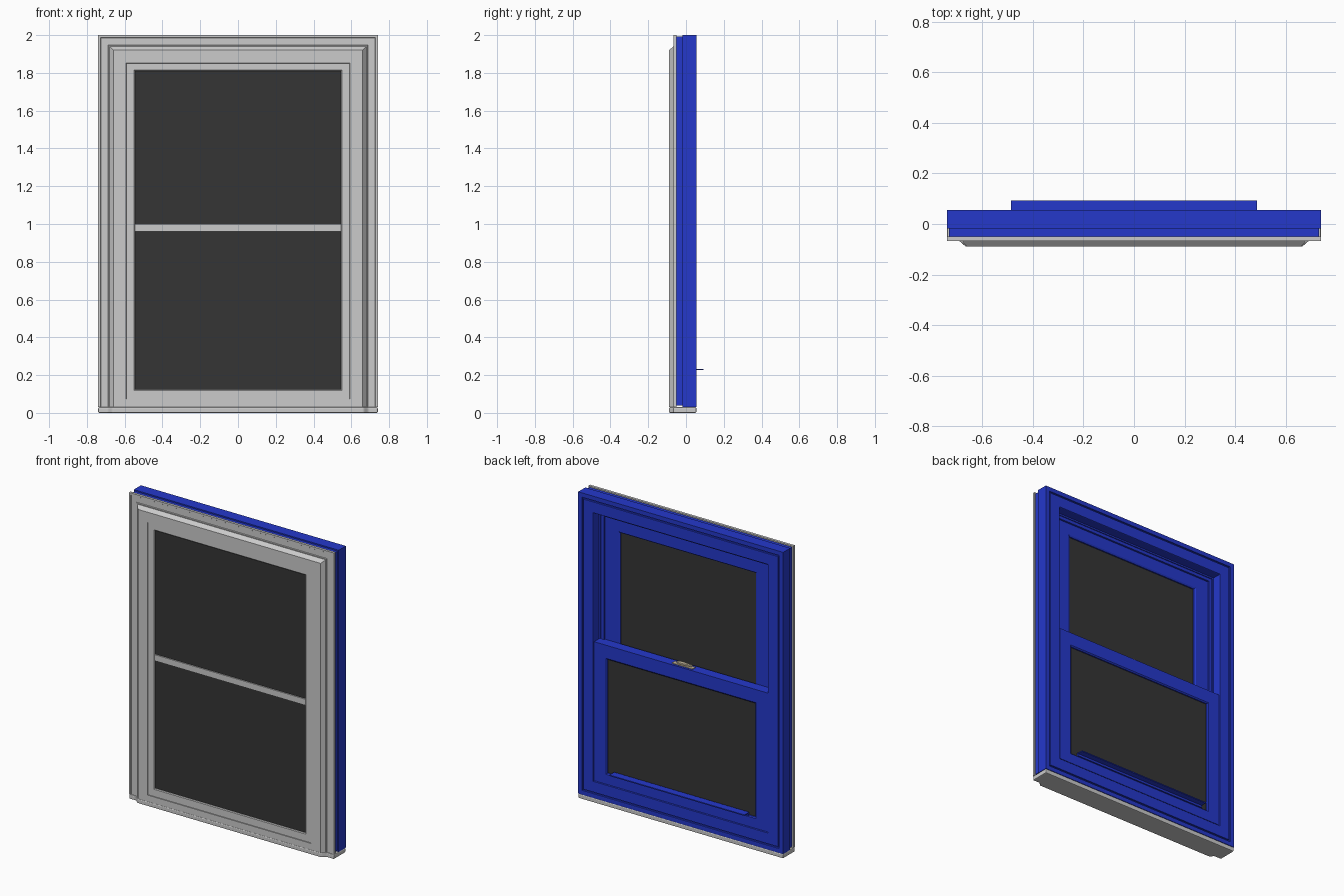
import bpy, bmesh

if "Cube" in bpy.data.objects:
    bpy.data.objects.remove(bpy.data.objects["Cube"])


def material(name, rgb):
    m = bpy.data.materials.new(name)
    m.diffuse_color = (*rgb, 1)
    m.use_nodes = True
    m.node_tree.nodes["Principled BSDF"].inputs["Base Color"].default_value = m.diffuse_color
    return m


BLUE = material("blue_interior", (0.018, 0.04, 0.6))
DARK = material("dark_glass", (0.035, 0.035, 0.035))
TAN = material("tan_metal", (0.55, 0.47, 0.33))


def finish(name, bm, mat=None, bevel=0):
    bmesh.ops.recalc_face_normals(bm, faces=bm.faces)
    me = bpy.data.meshes.new(name)
    bm.to_mesh(me)
    bm.free()
    ob = bpy.data.objects.new(name, me)
    bpy.context.collection.objects.link(ob)
    if mat:
        me.materials.append(mat)
    if bevel:
        b = ob.modifiers.new("bevel", "BEVEL")
        b.width, b.segments = bevel, 2
    return ob


def frame(name, outer, inner, profile, mat=None, closed=True):
    """Mitred frame. Rectangles are (half width, bottom, top);
    profile points are (0 = outer .. 1 = inner, y)."""
    bm = bmesh.new()
    loops = []
    for sx, top in ((-1, 0), (-1, 1), (1, 1), (1, 0)):
        loop = []
        for t, y in profile:
            x, z0, z1 = (a + (b - a) * t for a, b in zip(outer, inner))
            loop.append(bm.verts.new((sx * x, y, z1 if top else z0)))
        loops.append(loop)
    n = len(profile)
    for i in range(4 if closed else 3):
        a, b = loops[i], loops[(i + 1) % 4]
        for j in range(n):
            k = (j + 1) % n
            bm.faces.new((a[j], a[k], b[k], b[j]))
    if not closed:
        bm.faces.new(loops[0])
        bm.faces.new(loops[3])
    return finish(name, bm, mat)


def prism(name, plan, z0, z1, mat=None, bevel=0):
    bm = bmesh.new()
    face = bm.faces.new([bm.verts.new((x, y, z0)) for x, y in plan])
    new = bmesh.ops.extrude_face_region(bm, geom=[face])["geom"]
    verts = [v for v in new if isinstance(v, bmesh.types.BMVert)]
    bmesh.ops.translate(bm, verts=verts, vec=(0, 0, z1 - z0))
    return finish(name, bm, mat, bevel)


def box(name, x0, x1, y0, y1, z0, z1, mat=None, bevel=0):
    return prism(name, [(x0, y0), (x1, y0), (x1, y1), (x0, y1)], z0, z1, mat, bevel)


# Exterior casing: thin flange with a raised, chamfered face, open at the sill
casing = [(0, -.05), (0, -.067), (.12, -.067), (.15, -.062), (.52, -.062), (.54, -.067),
          (.6, -.067), (.8, -.09), (1.48, -.09), (1.5, -.086), (1.5, -.05)]
frame("exterior_casing", (.74, .03, 2), (.64, .03, 1.9), casing, closed=False)
box("casing_bottom_rail", -.592, .592, -.09, -.05, .03, .073)

# Exterior sill with chamfered nose
prism("sill", [(-.74, .055), (-.74, -.067), (-.69, -.067), (-.665, -.09),
               (.665, -.09), (.69, -.067), (.74, -.067), (.74, .055)], 0, .03, bevel=.006)

# Exterior sash and its two dark panes
frame("exterior_sash", (.592, .073, 1.852), (.545, .125, 1.81),
      [(0, -.055), (0, -.084), (.9, -.084), (1, -.08), (1, -.055)])
box("exterior_middle_bar", -.545, .545, -.084, -.055, .96, 1.0)
box("exterior_lower_pane", -.55, .55, -.076, -.07, .12, .965, DARK)
box("exterior_upper_pane", -.55, .55, -.076, -.07, .995, 1.815, DARK)

# Interior frame with grooved face, jamb track and narrower front part
interior = [(0, -.018), (0, .055), (.28, .055), (.3, .048), (.36, .048), (.38, .055),
            (1.08, .055), (1.1, .052), (1.1, -.004), (1.2, -.004), (1.2, -.01),
            (1.28, -.01), (1.28, -.004), (1.45, -.004), (1.45, -.05), (.08, -.05), (.08, -.018)]
frame("interior_frame", (.74, .03, 2), (.64, .13, 1.9), interior, BLUE)

# Interior sashes: upper one sits behind the lower one
for name, outer, inner, y in (("upper", (.62, .975, 1.88), (.49, 1.03, 1.77), -.016),
                              ("lower", (.627, .143, 1.05), (.536, .213, .957), .052)):
    frame(name + "_sash", outer, inner,
          [(0, y - .034), (0, y), (.92, y), (1, y - .006), (1, y - .034)], BLUE)
    x, z0, z1 = inner
    box(name + "_glass", -x - .005, x + .005, y - .02, y - .014, z0 - .005, z1 + .005, DARK)
box("meeting_rail_cap", -.627, .627, -.014, .05, 1.035, 1.05, BLUE)

# Finger lift along the bottom of the lower sash
box("finger_lift", -.487, .487, .045, .093, .226, .233, BLUE)
box("finger_lift_base", -.487, .487, .045, .056, .212, .228, BLUE)

# Sash lock on the meeting rail
box("lock_base", -.075, .075, .008, .04, 1.05, 1.057, TAN, .003)
prism("lock_lever", [(-.06, .014), (.02, .008), (.045, .014), (.05, .026),
                     (.035, .036), (.01, .036), (-.06, .024)], 1.057, 1.068, TAN, .003)
